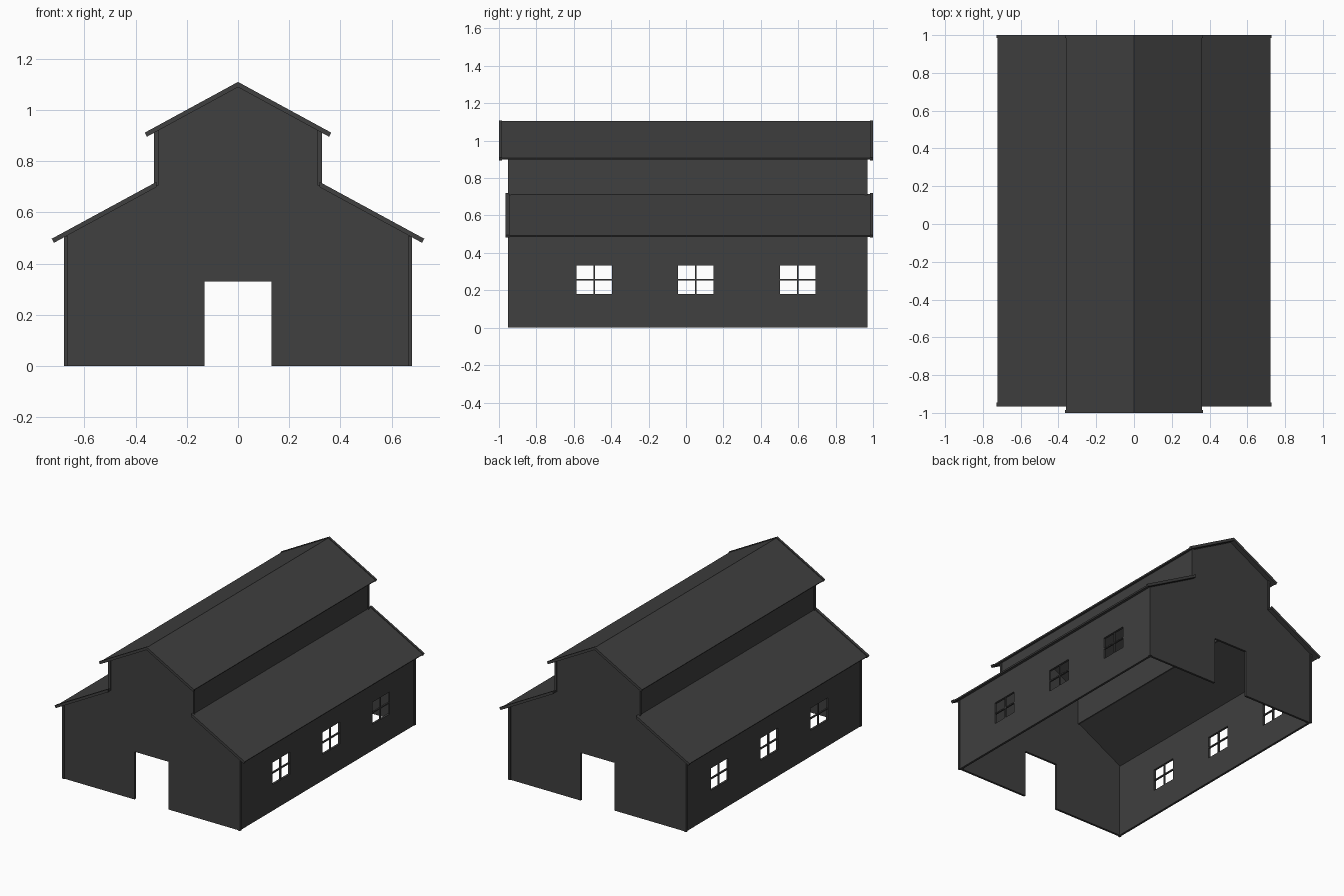
import bpy, bmesh
from mathutils import Vector

if "Cube" in bpy.data.objects:
    bpy.data.objects.remove(bpy.data.objects["Cube"])

mat = bpy.data.materials.new("dark_grey")
mat.diffuse_color = (0.05, 0.05, 0.05, 1)
mat.use_nodes = True
mat.node_tree.nodes["Principled BSDF"].inputs["Base Color"].default_value = mat.diffuse_color


def finish(name, bm):
    bmesh.ops.remove_doubles(bm, verts=bm.verts, dist=1e-5)
    bmesh.ops.recalc_face_normals(bm, faces=bm.faces)
    me = bpy.data.meshes.new(name)
    bm.to_mesh(me)
    bm.free()
    me.materials.append(mat)
    ob = bpy.data.objects.new(name, me)
    bpy.context.collection.objects.link(ob)
    return ob


def sweep_y(name, profile, y0, y1):
    """Closed x-z profile extruded along y."""
    bm = bmesh.new()
    f = bm.faces.new([bm.verts.new((x, y0, z)) for x, z in profile])
    ext = bmesh.ops.extrude_face_region(bm, geom=[f])
    vs = [g for g in ext["geom"] if isinstance(g, bmesh.types.BMVert)]
    bmesh.ops.translate(bm, verts=vs, vec=(0, y1 - y0, 0))
    return finish(name, bm)


def box(name, x0, x1, y0, y1, z0, z1):
    return sweep_y(name, [(x0, z0), (x1, z0), (x1, z1), (x0, z1)], y0, y1)


def side_panel(name, s, x, t, ys, zs, holes):
    """Wall in the y-z plane made of cells, leaving out the hole cells."""
    bm = bmesh.new()
    for i in range(len(ys) - 1):
        for j in range(len(zs) - 1):
            if (i, j) not in holes:
                bm.faces.new([bm.verts.new((s * x, y, z)) for y, z in (
                    (ys[i], zs[j]), (ys[i + 1], zs[j]),
                    (ys[i + 1], zs[j + 1]), (ys[i], zs[j + 1]))])
    bmesh.ops.remove_doubles(bm, verts=bm.verts, dist=1e-5)
    ext = bmesh.ops.extrude_face_region(bm, geom=bm.faces[:])
    vs = [g for g in ext["geom"] if isinstance(g, bmesh.types.BMVert)]
    bmesh.ops.translate(bm, verts=vs, vec=(-s * t, 0, 0))
    return finish(name, bm)


def slope(name, s, a, b, t, y0, y1):
    """Sloped board from a (upper) to b (lower), thickness t downwards."""
    d = Vector((b[0] - a[0], b[1] - a[1])).normalized()
    n = Vector((d.y, -d.x)) * t
    drop = t / d.x
    # plumb cut at the top end, square cut at the eave
    pts = [a, b, (b[0] + n.x, b[1] + n.y), (a[0], a[1] - drop)]
    return sweep_y(name, [(s * x, z) for x, z in pts], y0, y1)


FRONT, BACK = -0.945, 0.965

# Gable walls with an open doorway
half = [(0.13, 0.33), (0.13, 0), (0.672, 0), (0.672, 0.508),
        (0.32, 0.7), (0.32, 0.915), (0, 1.09)]
gable = half + [(-x, z) for x, z in half[-2::-1]]
sweep_y("front_wall", gable, FRONT, FRONT + 0.015)
sweep_y("back_wall", gable, BACK - 0.015, BACK)

# Side walls, windows, trims and roofs, mirrored left and right
windows = [-0.49, 0.053, 0.598]
W, Z0, Z1 = 0.095, 0.18, 0.333
ys = [FRONT] + [c + d for c in windows for d in (-W, W)] + [BACK]
for s, side in ((1, "right"), (-1, "left")):
    side_panel(side + "_wall", s, 0.675, 0.015, ys, [0, Z0, Z1, 0.51],
               {(1, 1), (3, 1), (5, 1)})
    side_panel(side + "_upper_wall", s, 0.322, 0.012, [FRONT, BACK], [0.695, 0.92], set())

    # Window bars
    for k, c in enumerate(windows):
        zc = (Z0 + Z1) / 2
        xa, xb = sorted((s * 0.661, s * 0.672))
        box(f"{side}_window_upright_{k}", xa, xb, c - 0.004, c + 0.004, Z0, Z1)
        box(f"{side}_window_crossbar_{k}", xa, xb, c - W, c + W, zc - 0.004, zc + 0.004)

    # Corner boards
    for ya, yb, end in ((-0.951, -0.935, "front"), (0.955, 0.971, "back")):
        xa, xb = sorted((s * 0.664, s * 0.68))
        box(f"{side}_{end}_corner_board", xa, xb, ya, yb, 0, 0.505)
        xa, xb = sorted((s * 0.31, s * 0.327))
        box(f"{side}_{end}_upper_corner_board", xa, xb, ya, yb, 0.705, 0.92)

    # Roof slabs
    slope(side + "_upper_roof", s, (0, 1.104), (0.36, 0.908), 0.01, -0.99, 0.99)
    slope(side + "_lower_roof", s, (0.315, 0.715), (0.722, 0.494), 0.01, -0.955, 0.99)

    # Barge boards along the roof ends
    for ya, yb, end in ((-1.0, -0.985, "front"), (0.985, 1.0, "back")):
        slope(f"{side}_{end}_upper_barge", s, (0, 1.109), (0.364, 0.911), 0.018, ya, yb)
    for ya, yb, end in ((-0.965, -0.945, "front"), (0.985, 1.0, "back")):
        slope(f"{side}_{end}_lower_barge", s, (0.318, 0.719), (0.727, 0.497), 0.018, ya, yb)
